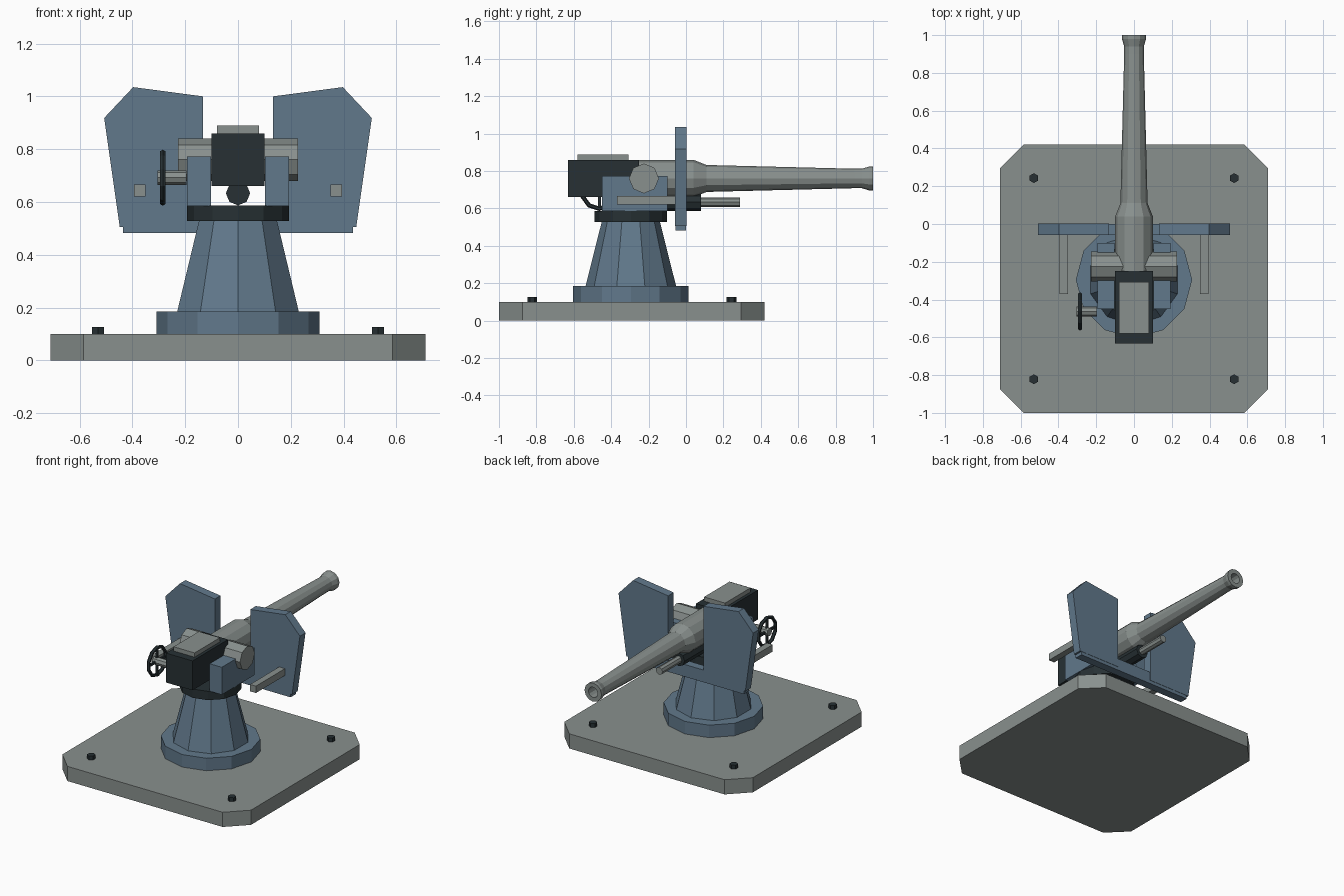
import bpy, bmesh, math
from mathutils import Matrix, Vector

cube = bpy.data.objects.get("Cube")
if cube:
    bpy.data.objects.remove(cube, do_unlink=True)


def material(name, rgb):
    m = bpy.data.materials.new(name)
    m.use_nodes = True
    m.diffuse_color = (*rgb, 1)
    m.node_tree.nodes["Principled BSDF"].inputs["Base Color"].default_value = (*rgb, 1)
    return m


STEEL = material("grey steel", (0.25, 0.28, 0.27))
BLUE = material("blue grey paint", (0.12, 0.19, 0.26))
DARK = material("dark metal", (0.02, 0.03, 0.034))

ALONG = {
    "x": Matrix.Rotation(math.pi / 2, 4, "Y"),
    "y": Matrix.Rotation(-math.pi / 2, 4, "X"),
    "z": Matrix.Identity(4),
}


def finish(name, bm, mat):
    bmesh.ops.recalc_face_normals(bm, faces=bm.faces)
    me = bpy.data.meshes.new(name)
    bm.to_mesh(me)
    bm.free()
    me.materials.append(mat)
    ob = bpy.data.objects.new(name, me)
    bpy.context.collection.objects.link(ob)
    return ob


def box(name, lo, hi, mat):
    bm = bmesh.new()
    bmesh.ops.create_cube(bm, size=1)
    lo, hi = Vector(lo), Vector(hi)
    for v in bm.verts:
        v.co = (lo + hi) / 2 + v.co * (hi - lo)
    return finish(name, bm, mat)


def lathe(name, profile, sides, mat, at=(0, 0, 0), axis="z", phase=0):
    """Faceted turned part: profile is (radius, distance along the axis)."""
    bm = bmesh.new()
    place = Matrix.Translation(at) @ ALONG[axis]
    angles = [phase + math.tau * i / sides for i in range(sides)]
    rings = [[bm.verts.new(place @ Vector((r * math.cos(a), r * math.sin(a), t)))
              for a in angles] for r, t in profile]
    for a, b in zip(rings, rings[1:]):
        for i in range(sides):
            j = (i + 1) % sides
            bm.faces.new((a[i], a[j], b[j], b[i]))
    bm.faces.new(rings[0])
    bm.faces.new(rings[-1])
    return finish(name, bm, mat)


def prism(name, outline, offset, depth, mat):
    """Extrude a closed outline of points along the depth vector."""
    bm = bmesh.new()
    face = bm.faces.new([bm.verts.new(Vector(p) + Vector(offset)) for p in outline])
    new = bmesh.ops.extrude_face_region(bm, geom=[face])["geom"]
    bmesh.ops.translate(bm, vec=depth, verts=[g for g in new if isinstance(g, bmesh.types.BMVert)])
    return finish(name, bm, mat)


# Base plate with cut corners, and its bolts
W, C = 0.71, 0.125
corners = []
for sx, sy in ((1, 1), (-1, 1), (-1, -1), (1, -1)):
    pair = [(sx * W, sy * (W - C), 0), (sx * (W - C), sy * W, 0)]
    corners += pair if sx == sy else pair[::-1]
prism("base_plate", corners, (0, -0.29, 0), (0, 0, 0.1), STEEL)
for sx in (-1, 1):
    for y in (-0.822, 0.243):
        lathe("base_bolt", [(0.026, 0.1), (0.026, 0.127)], 6, DARK, (sx * 0.53, y, 0), phase=math.pi / 2)

# Pedestal
PY = -0.295
lathe("pedestal_flange", [(0.308, 0.1), (0.308, 0.185)], 12, BLUE, (0, PY, 0))
lathe("pedestal_cone", [(0.242, 0.185), (0.155, 0.53)], 10, BLUE, (0, PY, 0), phase=math.pi / 2)
lathe("turning_collar", [(0.193, 0.527), (0.193, 0.587)], 12, DARK, (0, PY, 0))

# Cradle cheeks, trunnion and shield brackets
for side, s in (("left", 1), ("right", -1)):
    xs = sorted((s * 0.102, s * 0.193))
    box(side + "_cradle_cheek", (xs[0], -0.45, 0.585), (xs[1], -0.1, 0.772), BLUE)
    xs = sorted((s * 0.35, s * 0.394))
    box(side + "_shield_bracket", (xs[0], -0.37, 0.62), (xs[1], -0.05, 0.667), STEEL)
    panel = [(s * x, 0, z) for x, z in
             ((0.133, 0.505), (0.133, 1.0), (0.397, 1.035), (0.507, 0.918), (0.448, 0.505))]
    prism(side + "_shield_panel", panel, (0, -0.058, 0), (0, 0.06, 0), BLUE)
box("lower_shield", (-0.435, -0.056, 0.482), (0.435, 0, 0.565), BLUE)
lathe("trunnion", [(0.08, -0.228), (0.08, 0.228)], 8, STEEL, (0, -0.225, 0.76), "x")

# Barrel with hollow muzzle
GZ = 0.76
lathe("barrel", [(0.1, -0.27), (0.1, 0.04), (0.072, 0.11), (0.052, 0.9), (0.052, 0.94),
                 (0.064, 0.98), (0.064, 1.0), (0.035, 1.0), (0.035, 0.8)], 12, STEEL, (0, 0, GZ), "y")

# Breech block and cover
box("breech_block", (-0.1, -0.632, 0.66), (0.1, -0.25, 0.86), DARK)
box("breech_cover", (-0.079, -0.58, 0.86), (0.079, -0.308, 0.889), STEEL)

# Recoil cylinder and rod beneath the barrel
lathe("recoil_cylinder", [(0.046, -0.3), (0.046, 0.08)], 8, DARK, (0, 0, 0.633), "y")
lathe("recoil_rod", [(0.025, 0.05), (0.025, 0.288)], 8, STEEL, (0, 0, 0.633), "y")

# Elevation handwheel: shaft, rim and crossed spokes
HUB = Vector((-0.285, -0.463, 0.692))
lathe("handwheel_shaft", [(0.027, -0.02), (0.027, 0.09)], 8, STEEL, HUB, "x")
bpy.ops.mesh.primitive_torus_add(major_segments=10, minor_segments=6, major_radius=0.094,
                                 minor_radius=0.012, location=HUB, rotation=(0, math.pi / 2, 0))
rim = bpy.context.object
rim.name = "handwheel_rim"
rim.data.materials.append(DARK)
for half in (Vector((0.006, 0.092, 0.008)), Vector((0.006, 0.008, 0.092))):
    box("handwheel_spoke", HUB - half, HUB + half, DARK)
